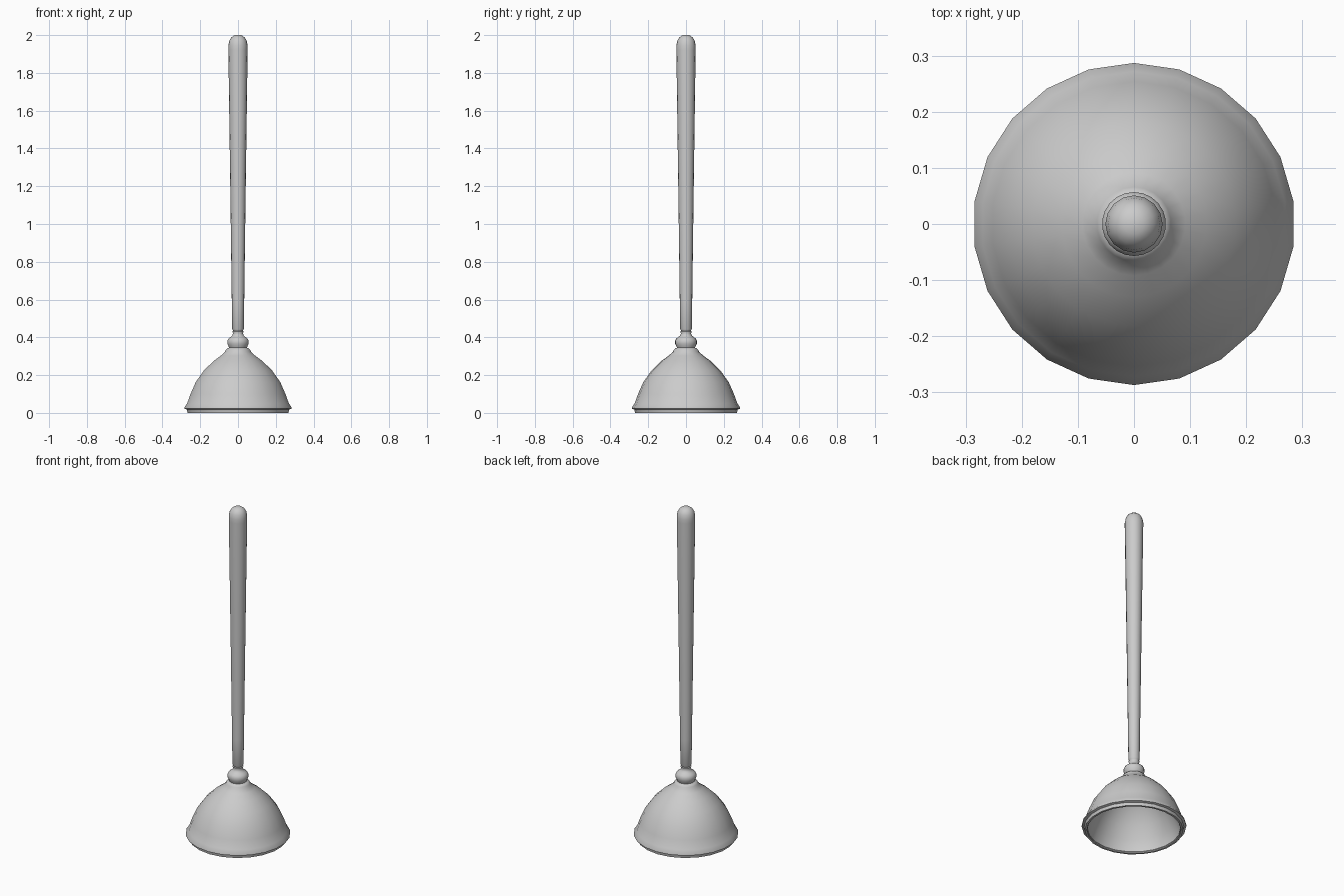
import bpy, math


def lathe(name, profile, sides, start=math.pi / 2):
    """Revolve (radius, z) points around z; radius 0 makes a pole."""
    verts, faces, rings = [], [], []
    for r, z in profile:
        first = len(verts)
        n = 1 if r == 0 else sides
        for i in range(n):
            a = start + 2 * math.pi * i / sides
            verts.append((r * math.cos(a), r * math.sin(a), z))
        rings.append([first + i % n for i in range(sides)])
    for lo, hi in zip(rings, rings[1:]):
        for i in range(sides):
            j = (i + 1) % sides
            quad = [lo[i], lo[j], hi[j], hi[i]]
            faces.append(list(dict.fromkeys(quad)))
    mesh = bpy.data.meshes.new(name)
    mesh.from_pydata(verts, [], faces)
    obj = bpy.data.objects.new(name, mesh)
    bpy.context.collection.objects.link(obj)
    bpy.context.view_layer.objects.active = obj
    obj.select_set(True)
    bpy.ops.object.shade_smooth_by_angle(angle=math.radians(45))
    obj.select_set(False)
    return obj


# Rubber cup: hollow inside, rim lip, dome, collar and bead around the handle
lathe("rubber_cup", [
    (0, 0.305), (0.06, 0.295), (0.11, 0.262), (0.165, 0.207), (0.205, 0.145),
    (0.237, 0.075), (0.255, 0.02), (0.255, 0.008), (0.26, 0.004),
    (0.270, 0.004), (0.274, 0.018), (0.287, 0.022), (0.287, 0.029),
    (0.272, 0.05), (0.254, 0.1), (0.226, 0.163), (0.182, 0.225),
    (0.13, 0.275), (0.092, 0.303), (0.07, 0.322), (0.066, 0.333),
    (0.058, 0.341), (0.048, 0.345), (0.051, 0.353), (0.057, 0.366),
    (0.057, 0.382), (0.051, 0.394), (0.04, 0.402), (0.031, 0.41),
    (0.027, 0.42), (0.03, 0.432), (0.02, 0.437), (0, 0.437),
], 22)

# Rim underside touching the floor
lathe("rim_base", [
    (0.257, 0.01), (0.258, 0.0), (0.270, 0.0), (0.272, 0.01),
], 22)

# Tapered wooden handle with a rounded end
lathe("handle", [
    (0, 0.42), (0.022, 0.42), (0.026, 0.436), (0.031, 0.445),
    (0.033, 0.6), (0.041, 1.2), (0.051, 1.92), (0.051, 1.945),
    (0.046, 1.97), (0.036, 1.987), (0.018, 2.0), (0, 2.0),
], 16)
